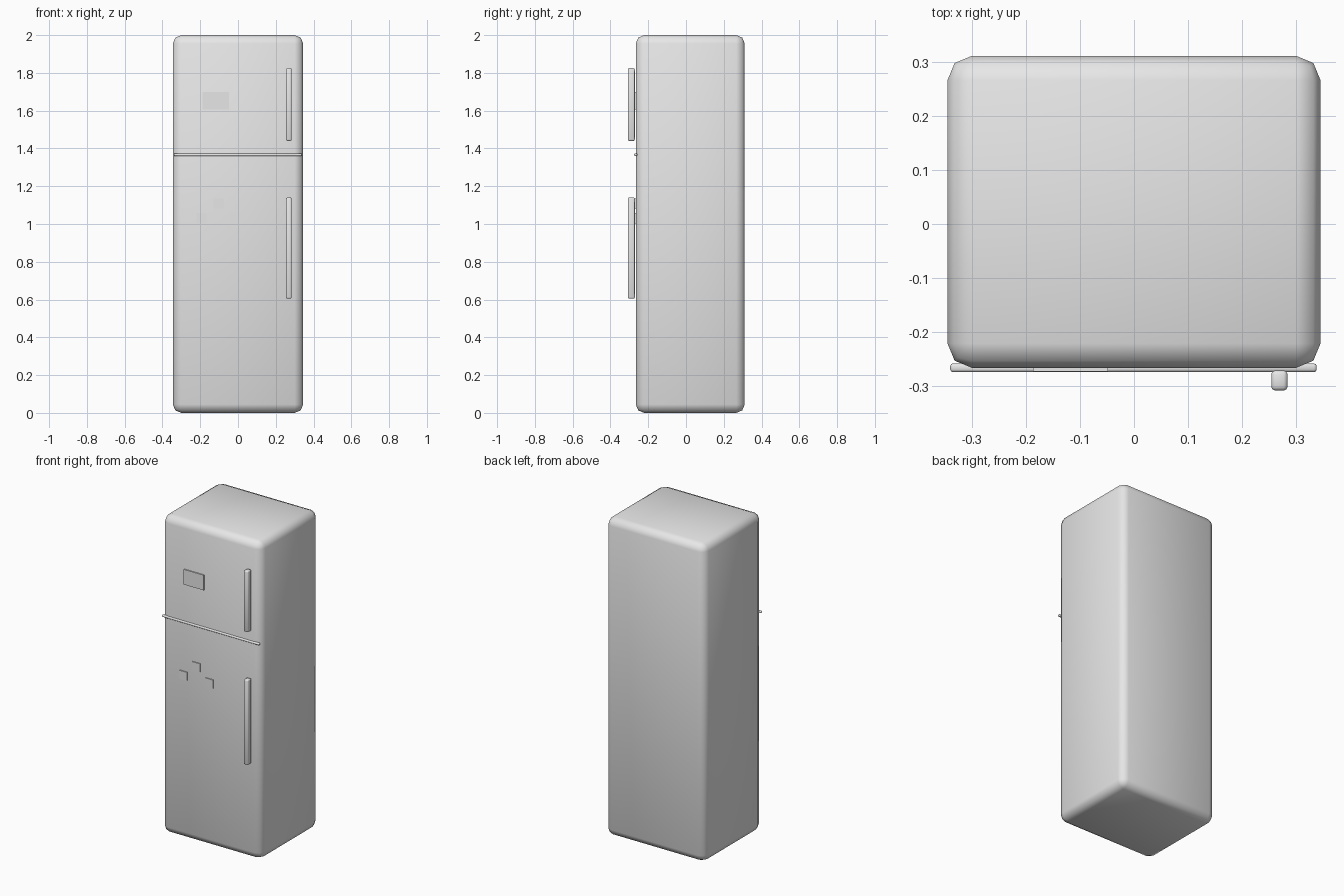
import bpy
import math

cube = bpy.data.objects.get("Cube")
if cube:
    bpy.data.objects.remove(cube, do_unlink=True)

# One plain grey for the whole appliance
grey = bpy.data.materials.new("light_grey")
grey.use_nodes = True
colour = (0.8, 0.8, 0.8, 1)
grey.diffuse_color = colour
grey.node_tree.nodes["Principled BSDF"].inputs["Base Color"].default_value = colour


def box(name, x, y, z, bevel=0, segments=2, smooth=180):
    """Box spanning the given ranges, with optional rounded edges."""
    spans = (x, y, z)
    bpy.ops.mesh.primitive_cube_add(size=1, location=[(a + b) / 2 for a, b in spans])
    ob = bpy.context.object
    ob.name = name
    ob.scale = [b - a for a, b in spans]
    bpy.ops.object.transform_apply(location=False, rotation=False, scale=True)
    ob.data.materials.append(grey)
    if bevel:
        mod = ob.modifiers.new("rounded_edges", "BEVEL")
        mod.width = bevel
        mod.segments = segments
        bpy.ops.object.modifier_apply(modifier=mod.name)
        bpy.ops.object.shade_smooth_by_angle(angle=math.radians(smooth))
    return ob


# Cabinet
box("cabinet", (-0.345, 0.345), (-0.266, 0.311), (0, 2), 0.045, 2, 60)

# Strip between the freezer door and the lower door
box("door_divider", (-0.34, 0.338), (-0.274, -0.258), (1.36, 1.373), 0.005, 2, 60)

# Door handles
for name, z in (("freezer_handle", (1.44, 1.825)), ("fridge_handle", (0.605, 1.14))):
    box(name, (0.254, 0.284), (-0.308, -0.271), z, 0.007, 2, 60)

# Note on the freezer door
box("door_note", (-0.187, -0.048), (-0.273, -0.264), (1.605, 1.7))

# Square magnets on the lower door
for i, (x, z) in enumerate(((-0.193, 1.03), (-0.102, 1.108), (-0.01, 1.03))):
    half = 0.027
    box(f"magnet_{i + 1}", (x - half, x + half), (-0.272, -0.264), (z - half, z + half))
